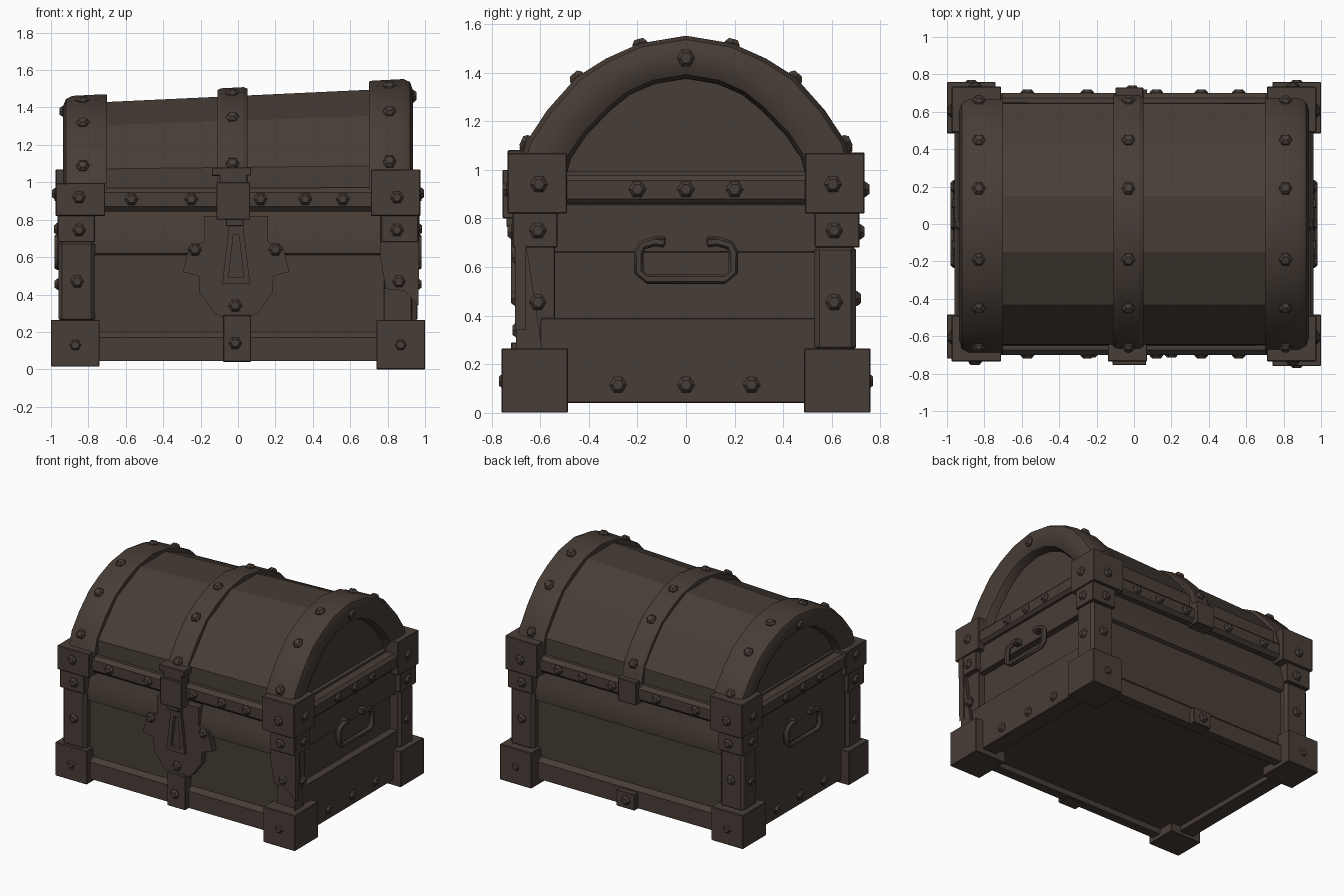
import bpy, bmesh, math
from mathutils import Vector

if "Cube" in bpy.data.objects:
    bpy.data.objects.remove(bpy.data.objects["Cube"])

mat = bpy.data.materials.new("dark brown wood")
mat.diffuse_color = (0.064, 0.047, 0.037, 1)
mat.use_nodes = True
mat.node_tree.nodes["Principled BSDF"].inputs["Base Color"].default_value = mat.diffuse_color


def finish(name, bm, bevel=0, smooth=0):
    bmesh.ops.recalc_face_normals(bm, faces=bm.faces)
    if bevel:
        bmesh.ops.bevel(bm, geom=bm.edges[:], offset=bevel, segments=1, affect='EDGES')
    for v in bm.verts:  # the lid leans: higher on the right
        v.co.z += 0.05 * v.co.x * max(0, (v.co.z - 0.95) / 0.55)
    me = bpy.data.meshes.new(name)
    bm.to_mesh(me)
    bm.free()
    me.materials.append(mat)
    ob = bpy.data.objects.new(name, me)
    bpy.context.collection.objects.link(ob)
    if smooth:
        bpy.ops.object.select_all(action='DESELECT')
        ob.select_set(True)
        bpy.context.view_layer.objects.active = ob
        bpy.ops.object.shade_smooth_by_angle(angle=math.radians(smooth))
    return ob


def loft(name, rings, closed=False, bevel=0, smooth=0):
    """Skin a list of equal-length rings of points."""
    bm = bmesh.new()
    vs = [[bm.verts.new(p) for p in r] for r in rings]
    n = len(rings[0])
    pairs = list(zip(vs, vs[1:])) + ([(vs[-1], vs[0])] if closed else [])
    for a, b in pairs:
        for i in range(n):
            j = (i + 1) % n
            bm.faces.new((a[i], a[j], b[j], b[i]))
    if not closed:
        bm.faces.new(vs[0])
        bm.faces.new(vs[-1])
    return finish(name, bm, bevel, smooth)


def box(name, x0, x1, y0, y1, z0, z1, bevel=0.004):
    ring = lambda z: [(x0, y0, z), (x1, y0, z), (x1, y1, z), (x0, y1, z)]
    return loft(name, [ring(z0), ring(z1)], bevel=bevel)


def prism_x(name, prof, x0, x1, smooth=0):
    return loft(name, [[(x, y, z) for y, z in prof] for x in (x0, x1)], smooth=smooth)


def prism_y(name, prof, y0, y1):
    return loft(name, [[(x, y, z) for x, z in prof] for y in (y0, y1)])


def bolts(name, items, r=0.036):
    """Low-poly domed bolt heads: (position, outward direction)."""
    bm = bmesh.new()
    for p, d in items:
        q = Vector(d).to_track_quat('Z', 'Y')
        rings = []
        for rad, h in ((r, -0.015), (r, 0.004), (r * 0.6, 0.02)):
            rings.append([bm.verts.new(Vector(p) + q @ Vector((rad * math.cos(k * math.pi / 3),
                          rad * math.sin(k * math.pi / 3), h))) for k in range(6)])
        for a, b in zip(rings, rings[1:]):
            for i in range(6):
                bm.faces.new((a[i], a[(i + 1) % 6], b[(i + 1) % 6], b[i]))
        bm.faces.new(rings[-1])
        bm.faces.new(rings[0])
    finish(name, bm)


# body: planked front/back profile run along x, with a recessed underside
half = [(0.60, 0.08), (0.61, 0.045), (0.68, 0.045), (0.68, 0.17), (0.65, 0.2), (0.645, 0.61),
        (0.67, 0.62), (0.675, 0.68), (0.655, 0.77), (0.63, 0.85), (0.62, 0.99)]
body = half + [(-y, z) for y, z in reversed(half)]
prism_x("body", body, -0.88, 0.88, 30)
for s in (-1, 1):
    side = "right" if s > 0 else "left"
    lo, hi = sorted((s * 0.85, s * 0.96))
    box(side + "_rim_rail", lo, hi, -0.6, 0.6, 0.86, 0.975, 0.02)
    face = "front" if s < 0 else "back"
    lo, hi = sorted((s * 0.58, s * 0.70))
    box(face + "_rim_rail", -0.8, 0.8, lo, hi, 0.845, 0.97, 0.025)
box("right_upper_plank", 0.85, 0.925, -0.6, 0.6, 0.66, 0.86)
box("right_lower_board", 0.82, 0.94, -0.6, 0.6, 0.04, 0.39)
box("left_side_board", -0.935, -0.82, -0.6, 0.6, 0.04, 0.86)

# lid barrel of flat planks
lid = [(0.65, 0.96), (0.645, 1.08), (0.43, 1.33), (0.15, 1.462)]
prism_x("lid_barrel", lid + [(-y, z) for y, z in reversed(lid)], -0.86, 0.85)


# lid arches and centre strap: section swept between outer and inner curve
def mirrored(half):
    return [(-y, z) for y, z in half] + [(y, z) for y, z in reversed(half[:-1])]


OUT = mirrored([(0.70, 0.95), (0.66, 1.10), (0.57, 1.225), (0.45, 1.35), (0.33, 1.42),
                (0.19, 1.478), (0, 1.507)])
INN = mirrored([(0.50, 0.95), (0.475, 1.04), (0.41, 1.13), (0.31, 1.225), (0.23, 1.285),
                (0.13, 1.325), (0, 1.345)])


def arch(name, section, smooth):
    loft(name, [[(x, yi + (yo - yi) * f, zi + (zo - zi) * f) for x, f in section]
                for (yo, zo), (yi, zi) in zip(OUT, INN)], smooth=smooth)


for s, name in ((1, "right_lid_arch"), (-1, "left_lid_arch")):
    sec = [(0.70, 0.3), (0.70, 0.98), (0.72, 1), (0.885, 1), (0.92, 0.9), (0.935, 0.65),
           (0.93, 0.3), (0.91, 0.08), (0.87, 0), (0.75, 0)]
    arch(name, [(s * x, f) for x, f in sec], 35)
arch("centre_lid_strap", [(-0.11, 0.3), (-0.11, 0.95), (-0.09, 1), (0.03, 1),
                          (0.05, 0.95), (0.05, 0.3)], 20)

# corner ironwork: feet, posts, collars and upper caps
TOP = {(-1, -1): 1.0, (1, -1): 1.06, (-1, 1): 1.08, (1, 1): 1.06}
for (sx, sy), top in TOP.items():
    nm = ("right_" if sx > 0 else "left_") + ("back_" if sy > 0 else "front_")

    def cbox(part, xi, xo, yi, yo, z0, z1, bev=0.004):
        x0, x1 = sorted((sx * xi, sx * xo))
        y0, y1 = sorted((sy * yi, sy * yo))
        box(nm + part, x0, x1, y0, y1, z0, z1, bev)

    z0 = 0.0 if sx > 0 else 0.015
    cbox("foot", 0.74, 1.0, 0.485, 0.76 if sx > 0 or sy > 0 else 0.72, z0, 0.265)
    if (sx, sy) == (1, -1):  # the split post with its broken face plate
        cbox("post", 0.78, 0.93, 0.54, 0.66, 0.25, 0.83)
        prism_y("broken_post_plate", [(0.76, 0.83), (0.97, 0.83), (0.965, 0.34), (0.89, 0.42),
                                      (0.79, 0.43), (0.76, 0.6)], -0.705, -0.66)
        loft("post_splinter", [[(0.955, -0.70, 0.25), (0.955, -0.59, 0.25), (0.91, -0.6, 0.25)],
                               [(0.965, -0.695, 0.84), (0.965, -0.68, 0.84), (0.93, -0.68, 0.84)]])
    else:
        cbox("post", 0.765, 0.96, 0.53, 0.70, 0.25, 0.69, 0.02)
    cbox("collar", 0.765, 0.965, 0.53, 0.715, 0.68, 0.83)
    cbox("cap", 0.71, 0.975, 0.49, 0.735, 0.82, top)

# front lock plate, keyhole frame, hasp and clips
lock = [(0.17, 0.82), (0.17, 0.68), (0.25, 0.66), (0.285, 0.52), (0.2, 0.5), (0.195, 0.41),
        (0.115, 0.3), (0.05, 0.265)]
c = -0.01
prism_y("lock_plate", [(c + x, z) for x, z in lock] + [(c - x, z) for x, z in reversed(lock)],
        -0.695, -0.63)
key_out = [(-0.085, 0.455), (0.065, 0.455), (0.025, 0.79), (-0.045, 0.79)]
key_in = [(-0.05, 0.49), (0.03, 0.49), (0.005, 0.72), (-0.025, 0.72)]
loft("keyhole_frame", [[(p[0], y, p[1]) for p, y in ((o, -0.69), (o, -0.72), (i, -0.72), (i, -0.69))]
                       for o, i in zip(key_out, key_in)], closed=True)
box("hasp", -0.115, 0.065, -0.755, -0.67, 0.8, 1.0)
box("hasp_tip", -0.065, 0.03, -0.74, -0.68, 0.765, 0.81)
box("hasp_neck", -0.10, 0.05, -0.735, -0.6, 0.98, 1.05)
box("hasp_hinge", -0.14, 0.07, -0.735, -0.6, 1.035, 1.08)
box("front_bottom_clip", -0.08, 0.07, -0.72, -0.62, 0.04, 0.29)
box("back_bottom_clip", -0.08, 0.07, 0.62, 0.72, 0.04, 0.16)
box("back_hinge_clip", -0.10, 0.05, 0.6, 0.73, 0.83, 1.0)

# side handles
path = [(0.09, 0.70), (0.13, 0.705), (0.18, 0.69), (0.195, 0.66), (0.195, 0.58), (0.16, 0.55)]
path = path + [(-y, z) for y, z in reversed(path)]
for s, name in ((1, "right_handle"), (-1, "left_handle")):
    rings = []
    for k, (y, z) in enumerate(path):
        a, b = path[max(k - 1, 0)], path[min(k + 1, len(path) - 1)]
        n = Vector((0, -(b[1] - a[1]), b[0] - a[0])).normalized()
        p = Vector((s * 0.965, y, z))
        rings.append([p + 0.02 * (math.cos(t) * n + math.sin(t) * Vector((1, 0, 0)))
                      for t in (i * math.pi / 3 for i in range(6))])
    loft(name, rings, smooth=50)
    for y in (-0.11, 0.11):
        lo, hi = sorted((s * 0.9, s * 0.975))
        box(name + "_mount", lo, hi, y - 0.025, y + 0.025, 0.685, 0.725, 0.005)

# bolts on all sides
side = []
for s in (-1, 1):
    side += [((s * 0.96, y, 0.92), (s, 0, 0)) for y in (-0.2, 0, 0.2)]
    side += [((s * 0.94, y, 0.115), (s, 0, 0)) for y in (-0.28, 0, 0.27)]
    side += [((s * 0.935, 0, 1.42), (s, 0, 0))]
    for t in (-1, 1):
        side += [((s * 0.975, t * 0.605, 0.94), (s, 0, 0)), ((s * 0.965, t * 0.61, 0.75), (s, 0, 0)),
                 ((s * 0.96, t * 0.61, 0.455), (s, 0, 0)),
                 ((s * 0.85, t * 0.735, 0.92), (0, t, 0)), ((s * 0.85, t * 0.715, 0.745), (0, t, 0)),
                 ((s * 0.86, t * 0.70, 0.47), (0, t, 0)),
                 ((s * 0.87, t * (0.71 if s + t == -2 else 0.75), 0.13), (0, t, 0))]
bolts("side_bolts", side)
bolts("rail_bolts", [((x, s * 0.70, 0.91), (0, s, 0)) for s in (-1, 1)
                     for x in (-0.57, -0.25, 0.12, 0.36, 0.56)])
bolts("lock_bolts", [((-0.23, -0.695, 0.64), (0, -1, 0)), ((0.2, -0.695, 0.64), (0, -1, 0)),
                     ((-0.015, -0.695, 0.34), (0, -1, 0)), ((-0.015, -0.72, 0.14), (0, -1, 0)),
                     ((-0.01, 0.72, 0.1), (0, 1, 0))])
arch_bolts = []
for x in (-0.83, -0.03, 0.81):
    for i in (1, 3, 5, 7, 9, 11):
        a, b = OUT[i - 1], OUT[i + 1]
        arch_bolts.append(((x, OUT[i][0], OUT[i][1]), (0, a[1] - b[1], b[0] - a[0])))
bolts("lid_bolts", arch_bolts)
